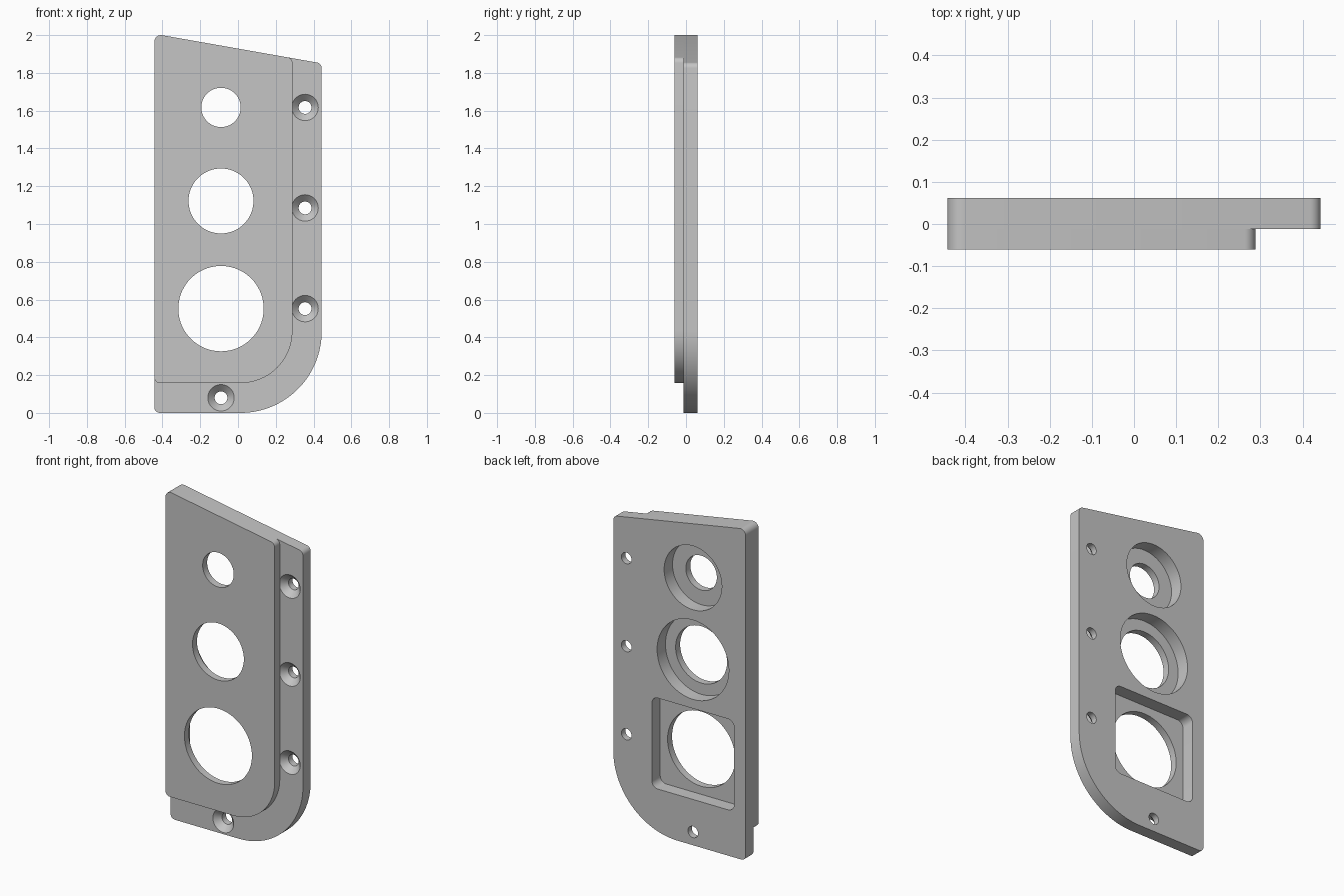
import bpy, bmesh, math
from mathutils import Vector

if "Cube" in bpy.data.objects:
    bpy.data.objects.remove(bpy.data.objects["Cube"], do_unlink=True)

FRONT, STEP, BACK = -0.061, -0.012, 0.062   # depths of the plate faces
POCKET = -0.018                             # floor of the rear pockets
LEFT, PORT_X, SCREW_X = -0.443, -0.09, 0.355

grey = bpy.data.materials.new("plain grey")
grey.use_nodes = True
grey.diffuse_color = (0.56, 0.56, 0.56, 1)
grey.node_tree.nodes["Principled BSDF"].inputs["Base Color"].default_value = (0.56, 0.56, 0.56, 1)


def rounded(corners, steps):
    """Outline in x, z from (x, z, radius) corners, each turned into an arc."""
    pts = [Vector(c[:2]) for c in corners]
    out = []
    for i, p in enumerate(pts):
        r = corners[i][2]
        u = (pts[i - 1] - p).normalized()
        v = (pts[(i + 1) % len(pts)] - p).normalized()
        half = u.angle(v) / 2
        centre = p + (u + v).normalized() * r / math.sin(half)
        start = (p + u * r / math.tan(half) - centre).normalized()
        end = (p + v * r / math.tan(half) - centre).normalized()
        n = steps if r < 0.1 else steps * 4
        out += [centre + start.slerp(end, k / n) * r for k in range(n + 1)]
    return out


def circle(x, z, r, n=72):
    return [Vector((x + r * math.cos(math.tau * k / n),
                    z + r * math.sin(math.tau * k / n))) for k in range(n)]


def loft(name, sections):
    """Closed solid through (depth, outline) sections along y."""
    bm = bmesh.new()
    rings = [[bm.verts.new((p.x, y, p.y)) for p in outline] for y, outline in sections]
    for a, b in zip(rings, rings[1:]):
        for k in range(len(a)):
            bm.faces.new((a[k - 1], a[k], b[k], b[k - 1]))
    bm.faces.new(rings[0])
    bm.faces.new(rings[-1])
    bmesh.ops.recalc_face_normals(bm, faces=bm.faces)
    mesh = bpy.data.meshes.new(name)
    bm.to_mesh(mesh)
    bm.free()
    mesh.materials.append(grey)
    obj = bpy.data.objects.new(name, mesh)
    bpy.context.collection.objects.link(obj)
    return obj


def plate(name, right, bottom, bend, y0, y1):
    """Plate with a sloping top edge and one large lower corner."""
    top = 2.0067 - math.tan(math.radians(10)) * (right - LEFT)
    outline = rounded([(LEFT, bottom, 0.03), (right, bottom, bend),
                       (right, top, 0.03), (LEFT, 2.0067, 0.035)], 8)
    return loft(name, [(y0, outline), (y1, outline)])


base = plate("base_plate", 0.443, 0, 0.43, STEP, BACK)
panel = plate("raised_panel", 0.288, 0.158, 0.275, FRONT, STEP)

# Stepped round ports and the square rear pocket, cut through both plates
port_cutters = []
for z, r, seat in ((1.617, 0.104, 0.193), (1.122, 0.172, 0.24)):
    hole, wide = circle(PORT_X, z, r), circle(PORT_X, z, seat)
    port_cutters.append(loft("port_cutter", [(-0.1, hole), (POCKET, hole),
                                             (POCKET, wide), (0.1, wide)]))
big = circle(PORT_X, 0.552, 0.226)
port_cutters.append(loft("large_port_cutter", [(-0.1, big), (0.1, big)]))
h = 0.275
square = rounded([(PORT_X + sx * h, 0.552 + sz * h, 0.04)
                  for sx, sz in ((-1, -1), (1, -1), (1, 1), (-1, 1))], 8)
port_cutters.append(loft("square_pocket_cutter", [(POCKET, square), (0.1, square)]))

# Countersunk screw holes in the base flange
screw_cutters = []
for x, z in ((SCREW_X, 1.617), (SCREW_X, 1.085), (SCREW_X, 0.552), (PORT_X, 0.08)):
    shank = circle(x, z, 0.034, 40)
    screw_cutters.append(loft("screw_cutter", [(STEP - 0.02, circle(x, z, 0.09, 40)),
                                               (STEP + 0.036, shank), (0.1, shank)]))

for obj, cutters in ((base, port_cutters + screw_cutters), (panel, port_cutters)):
    bpy.ops.object.select_all(action="DESELECT")
    obj.select_set(True)
    bpy.context.view_layer.objects.active = obj
    for cutter in cutters:
        mod = obj.modifiers.new("cut", "BOOLEAN")
        mod.operation = "DIFFERENCE"
        mod.solver = "EXACT"
        mod.object = cutter
        bpy.ops.object.modifier_apply(modifier=mod.name)
    bpy.ops.object.shade_smooth_by_angle(angle=math.radians(30))

for cutter in port_cutters + screw_cutters:
    bpy.data.objects.remove(cutter, do_unlink=True)
